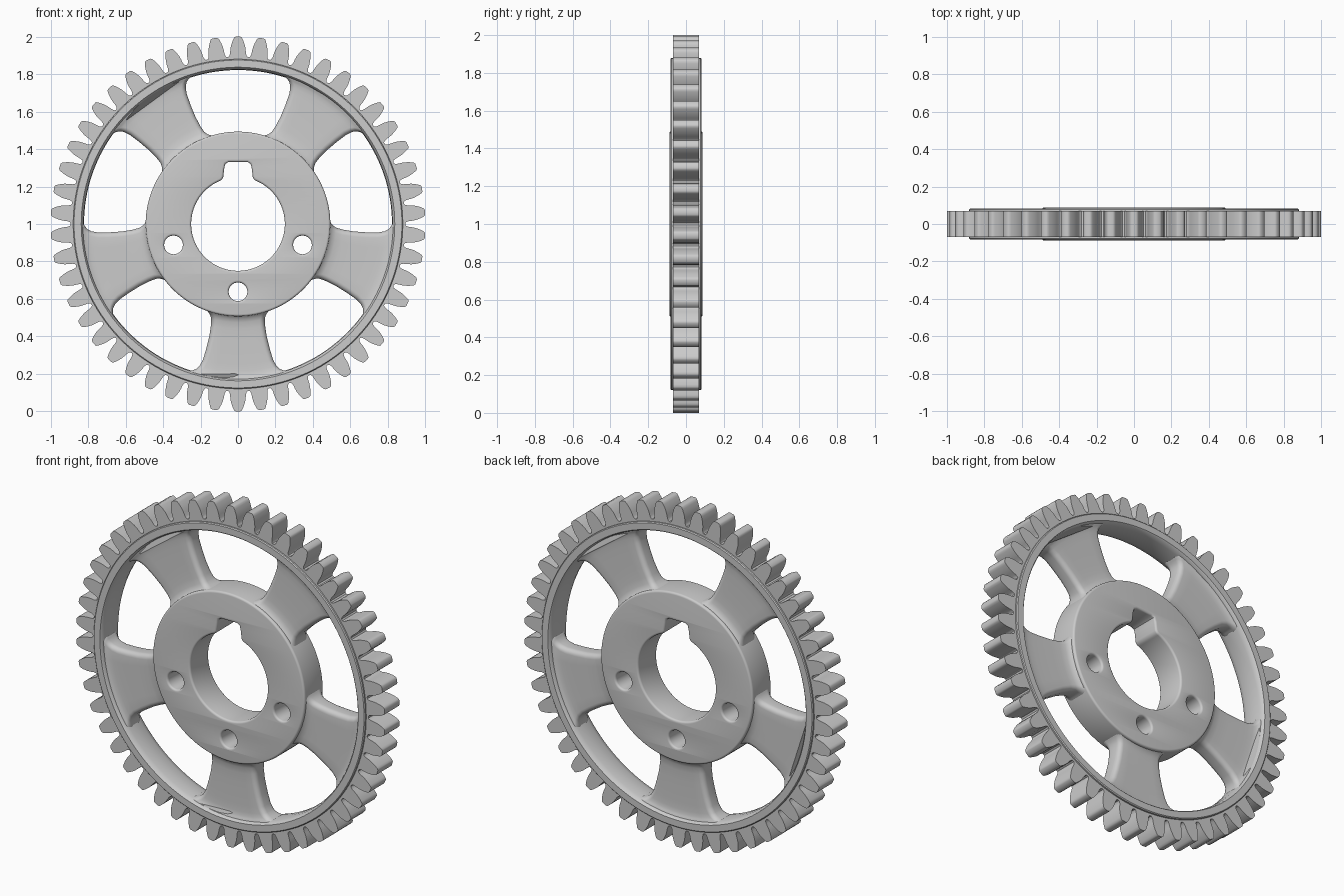
import bpy, bmesh
from math import sin, cos, pi, radians

if "Cube" in bpy.data.objects:
    bpy.data.objects.remove(bpy.data.objects["Cube"])

TEETH, SPOKES = 50, 5


def place(r, a, d):
    """Polar position on the wheel face (a from +x, d = depth)."""
    return (r * cos(a), d, 1 + r * sin(a))


def finish(ob, angle=35):
    bm = bmesh.new()
    bm.from_mesh(ob.data)
    bmesh.ops.remove_doubles(bm, verts=bm.verts, dist=1e-5)
    bmesh.ops.recalc_face_normals(bm, faces=bm.faces)
    bm.to_mesh(ob.data)
    bm.free()
    bpy.ops.object.select_all(action='DESELECT')
    ob.select_set(True)
    bpy.context.view_layer.objects.active = ob
    bpy.ops.object.shade_smooth_by_angle(angle=radians(angle))


def new_object(name, mesh):
    ob = bpy.data.objects.new(name, mesh)
    bpy.context.collection.objects.link(ob)
    return ob


def plate(name, loops, half, bevel=0.0):
    """Flat plate with holes, from closed 2D outlines."""
    cu = bpy.data.curves.new(name, 'CURVE')
    cu.dimensions, cu.fill_mode = '2D', 'BOTH'
    cu.extrude, cu.bevel_depth, cu.offset = half - bevel, bevel, -bevel
    cu.bevel_resolution = 3
    for pts in loops:
        sp = cu.splines.new('POLY')
        sp.points.add(len(pts) - 1)
        for p, (x, y) in zip(sp.points, pts):
            p.co = (x, y, 0, 1)
        sp.use_cyclic_u = True
    tmp = new_object(name + "_curve", cu)
    bpy.context.view_layer.update()
    dg = bpy.context.evaluated_depsgraph_get()
    mesh = bpy.data.meshes.new_from_object(tmp.evaluated_get(dg))
    bpy.data.objects.remove(tmp)
    ob = new_object(name, mesh)
    for v in mesh.vertices:
        x, y, z = v.co
        v.co = (x, -z, 1 + y)
    finish(ob)
    return ob


def skin(name, rings, closed):
    """Join rings of points; closed makes a full revolution, else caps the ends."""
    bm = bmesh.new()
    vs = [[bm.verts.new(p) for p in ring] for ring in rings]
    n = len(vs[0])
    for i in range(len(vs) if closed else len(vs) - 1):
        a, b = vs[i], vs[(i + 1) % len(vs)]
        for j in range(n):
            k = (j + 1) % n
            bm.faces.new((a[j], a[k], b[k], b[j]))
    if not closed:
        bm.faces.new(vs[0])
        bm.faces.new(vs[-1])
    mesh = bpy.data.meshes.new(name)
    bm.to_mesh(mesh)
    bm.free()
    ob = new_object(name, mesh)
    finish(ob)
    return ob


def circle(r, n, cx=0, cy=0):
    return [(cx + r * cos(2 * pi * i / n), cy + r * sin(2 * pi * i / n)) for i in range(n)]


# toothed ring: half tooth profile as (radius, half width), mirrored and repeated
half_tooth = [(.893, .051), (.898, .046), (.91, .0425), (.93, .041), (.95, .038),
              (.97, .032), (.985, .026), (.995, .021), (1.0, .013)]
tooth = [(r, -w) for r, w in half_tooth] + [(r, w) for r, w in reversed(half_tooth)]
outline = []
for i in range(TEETH):
    a = pi / 2 + 2 * pi * i / TEETH
    outline += [(r * cos(a + w / r), r * sin(a + w / r)) for r, w in tooth]
plate("toothed_ring", [outline, circle(.86, 150)], .069)

# rim: revolved profile with raised lip and drafted inner wall
half_rim = [(.822, 0), (.825, .05), (.832, .078), (.837, .083), (.875, .083), (.88, .078)]
profile = half_rim + [(r, -d) for r, d in reversed(half_rim[1:])]
skin("rim", [[place(r, 2 * pi * i / 150, d) for r, d in profile] for i in range(150)], True)

# hub: keyed bore and three bolt holes
key = [(.095, .231), (.086, .238), (.079, .25), (.073, .30), (.067, .322), (.05, .331)]
bore = key + [(-x, y) for x, y in reversed(key)]
bore += [(.25 * cos(radians(a)), .25 * sin(radians(a))) for a in range(114, 427, 4)]
holes = [circle(.05, 32, .362 * cos(radians(a)), .362 * sin(radians(a))) for a in (198, 270, 342)]
plate("hub", [circle(.493, 128), bore] + holes, .088, .012)

# spokes: rounded sections (radius, half width, half thickness), flared at both ends
sections = [(.46, .18, .078), (.488, .175, .076), (.496, .162, .068), (.507, .152, .060),
            (.525, .145, .054), (.56, .146, .051), (.62, .155, .05), (.69, .172, .05),
            (.75, .190, .05), (.785, .208, .051), (.805, .226, .053), (.818, .246, .057),
            (.828, .268, .062), (.845, .29, .066)]
ROUND = .028


def section(r, w, t, axis):
    ring = []
    for q, (sx, sy) in enumerate(((1, 1), (-1, 1), (-1, -1), (1, -1))):
        for s in range(6):
            b = q * pi / 2 + s * pi / 10
            u = sx * (w - ROUND) + ROUND * cos(b)
            d = sy * (t - ROUND) + ROUND * sin(b)
            ring.append(place(r, axis + u / r, d))
        for s in range(1, 6):  # follow the arc across the wide faces
            if sx == sy:
                u = sx * (w - ROUND) * (1 - s / 3)
                ring.append(place(r, axis + u / r, sy * t))
    return ring


for i in range(SPOKES):
    axis = -pi / 2 + 2 * pi * i / SPOKES
    skin(f"spoke_{i + 1}", [section(r, w, t, axis) for r, w, t in sections], False)
